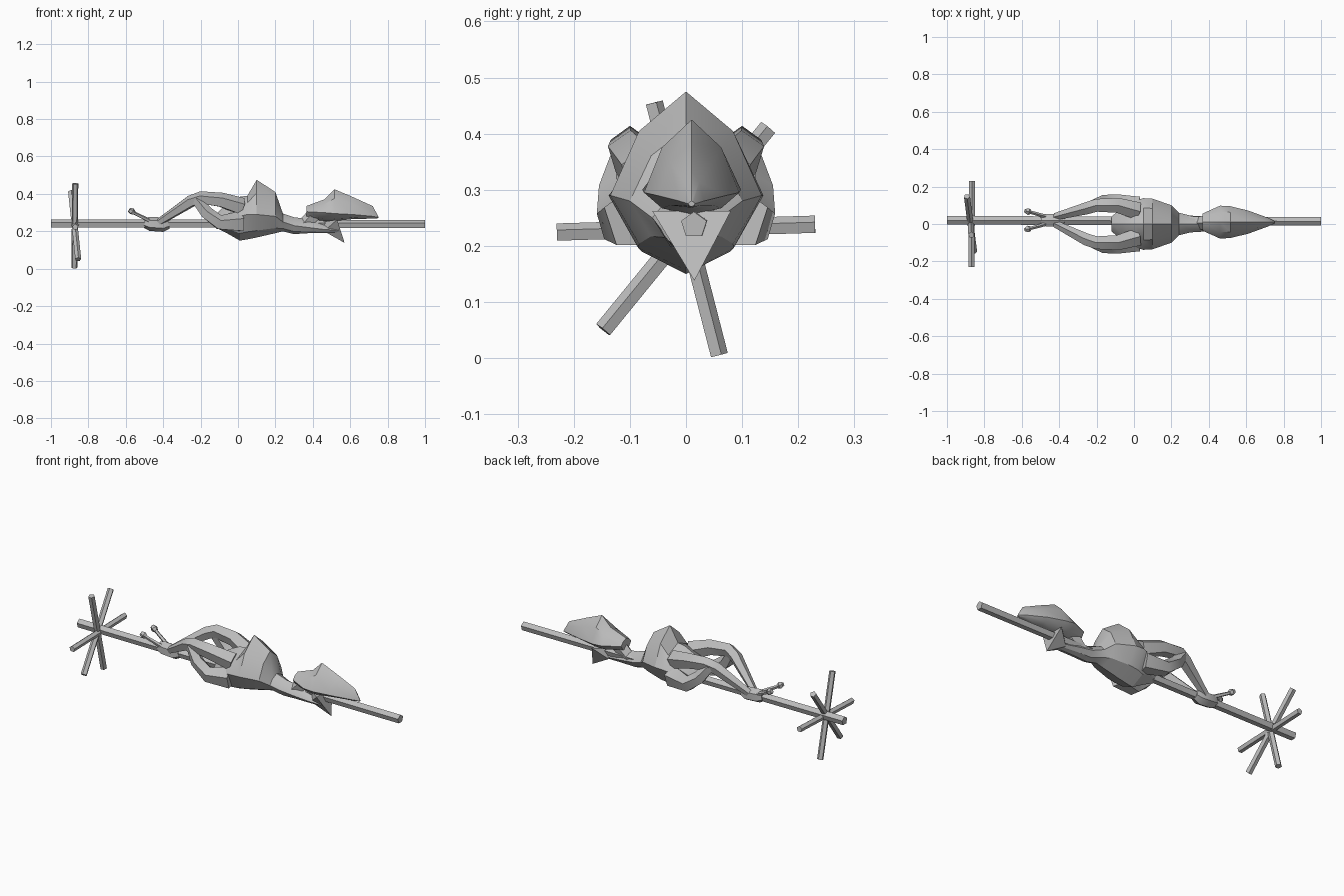
import bpy, bmesh, math
from mathutils import Vector

cube = bpy.data.objects.get("Cube")
if cube:
    bpy.data.objects.remove(cube)

grey = bpy.data.materials.new("plain grey")
grey.use_nodes = True
TONE = (0.5, 0.5, 0.5, 1)
grey.diffuse_color = TONE
grey.node_tree.nodes["Principled BSDF"].inputs["Base Color"].default_value = TONE


def finish(name, bm, angle=30):
    bmesh.ops.recalc_face_normals(bm, faces=bm.faces)
    mesh = bpy.data.meshes.new(name)
    bm.to_mesh(mesh)
    bm.free()
    mesh.materials.append(grey)
    obj = bpy.data.objects.new(name, mesh)
    bpy.context.collection.objects.link(obj)
    bpy.ops.object.select_all(action='DESELECT')
    obj.select_set(True)
    bpy.context.view_layer.objects.active = obj
    bpy.ops.object.shade_smooth_by_angle(angle=math.radians(angle))
    return obj


def skin(name, rings, angle=30):
    """Bridge rings of points into a closed tube."""
    bm = bmesh.new()
    loops = [[bm.verts.new(p) for p in ring] for ring in rings]
    n = len(loops[0])
    for a, b in zip(loops, loops[1:]):
        for i in range(n):
            j = (i + 1) % n
            bm.faces.new((a[i], a[j], b[j], b[i]))
    bm.faces.new(loops[0])
    bm.faces.new(loops[-1])
    return finish(name, bm, angle)


def tube(name, path, radii, sides=5, angle=30):
    """Faceted tube along a path."""
    pts = [Vector(p) for p in path]
    rings = []
    for i, p in enumerate(pts):
        d = (pts[min(i + 1, len(pts) - 1)] - pts[max(i - 1, 0)]).normalized()
        ref = Vector((0, 0, 1)) if abs(d.z) < 0.9 else Vector((0, 1, 0))
        u = d.cross(ref).normalized()
        v = u.cross(d)
        turn = [2 * math.pi * k / sides for k in range(sides)]
        rings.append([p + radii[i] * (u * math.sin(t) + v * math.cos(t)) for t in turn])
    return skin(name, rings, angle)


def loft(name, sections, y=0):
    """Mirrored eight-point sections: x, half width, bottom, middle, top."""
    rings = []
    for x, w, low, mid, top in sections:
        k = 0.62
        hi, lo = mid + k * (top - mid), mid + 0.7 * (low - mid)
        half = [(k * w, lo), (w, mid), (k * w, hi)]
        ring = [(x, y, low)] + [(x, y + a, z) for a, z in half]
        ring += [(x, y, top)] + [(x, y - a, z) for a, z in reversed(half)]
        rings.append(ring)
    return skin(name, rings)


def hull(name, points):
    bm = bmesh.new()
    for p in points:
        bm.verts.new(p)
    bmesh.ops.convex_hull(bm, input=bm.verts)
    return finish(name, bm)


# Long pole and its handle spokes
tube("pole", [(-1, 0.02, 0.24), (1, 0.014, 0.237)], [0.024, 0.024])
for name, a, b in (
    ("level_spoke", (-0.87, -0.23, 0.223), (-0.865, 0.23, 0.237)),
    ("slanted_spoke", (-0.855, -0.147, 0.05), (-0.893, 0.147, 0.41)),
    ("upright_spoke", (-0.875, 0.058, 0.005), (-0.87, -0.058, 0.455)),
):
    tube(name, [a, b], [0.017, 0.017])

# Plump body with a pointed ridge, running into the neck
loft("body", [
    (-0.12, 0.04, 0.22, 0.25, 0.29),
    (-0.06, 0.09, 0.19, 0.27, 0.35),
    (0.01, 0.125, 0.15, 0.28, 0.385),
    (0.05, 0.138, 0.157, 0.29, 0.39),
    (0.1, 0.135, 0.167, 0.29, 0.475),
    (0.2, 0.1, 0.19, 0.28, 0.41),
    (0.24, 0.06, 0.2, 0.25, 0.295),
    (0.3, 0.045, 0.185, 0.23, 0.275),
    (0.38, 0.04, 0.19, 0.22, 0.265),
    (0.46, 0.032, 0.19, 0.21, 0.235),
    (0.54, 0.025, 0.19, 0.205, 0.22),
])

# Crested head tapering to a beak
loft("head", [
    (0.365, 0.045, 0.27, 0.305, 0.335),
    (0.46, 0.088, 0.255, 0.3, 0.37),
    (0.515, 0.085, 0.255, 0.295, 0.425),
    (0.61, 0.062, 0.265, 0.29, 0.385),
    (0.72, 0.022, 0.268, 0.28, 0.335),
    (0.75, 0.006, 0.27, 0.275, 0.28),
], y=0.01)
tube("back_of_head", [(0.34, 0.005, 0.22), (0.42, 0.01, 0.3)], [0.036, 0.04])

# Pointed lower jaw
hull("lower_jaw", [(0.53, -0.06, 0.262), (0.53, 0.08, 0.262), (0.57, 0.015, 0.138),
                   (0.46, -0.01, 0.2), (0.46, 0.03, 0.2), (0.45, 0.01, 0.25)])

# Folded limbs, feet and toes, one set per side
for side, s in (("left", 1), ("right", -1)):
    tube(side + "_shank",
         [(0.02, s * 0.07, 0.33), (-0.09, s * 0.1, 0.365), (-0.2, s * 0.1, 0.378),
          (-0.25, s * 0.085, 0.36), (-0.42, 0.02 + s * 0.02, 0.25)],
         [0.05, 0.042, 0.036, 0.034, 0.02])
    tube(side + "_thigh",
         [(-0.22, s * 0.1, 0.37), (-0.17, s * 0.12, 0.3),
          (-0.1, s * 0.12, 0.245), (0.02, s * 0.09, 0.25)],
         [0.03, 0.036, 0.042, 0.06])
    tube(side + "_toe",
         [(-0.47, 0.02 + s * 0.02, 0.255), (-0.56, 0.02 + s * 0.045, 0.3)],
         [0.011, 0.009])
    tube(side + "_claw",
         [(-0.555, 0.02 + s * 0.044, 0.297), (-0.567, 0.02 + s * 0.047, 0.306),
          (-0.582, 0.02 + s * 0.05, 0.314)],
         [0.012, 0.019, 0.012])

# Feet bound around the pole
tube("bound_feet", [(-0.5, 0.02, 0.245), (-0.47, 0.02, 0.24),
                    (-0.4, 0.02, 0.235), (-0.37, 0.02, 0.24)],
     [0.026, 0.038, 0.038, 0.026], sides=6)
